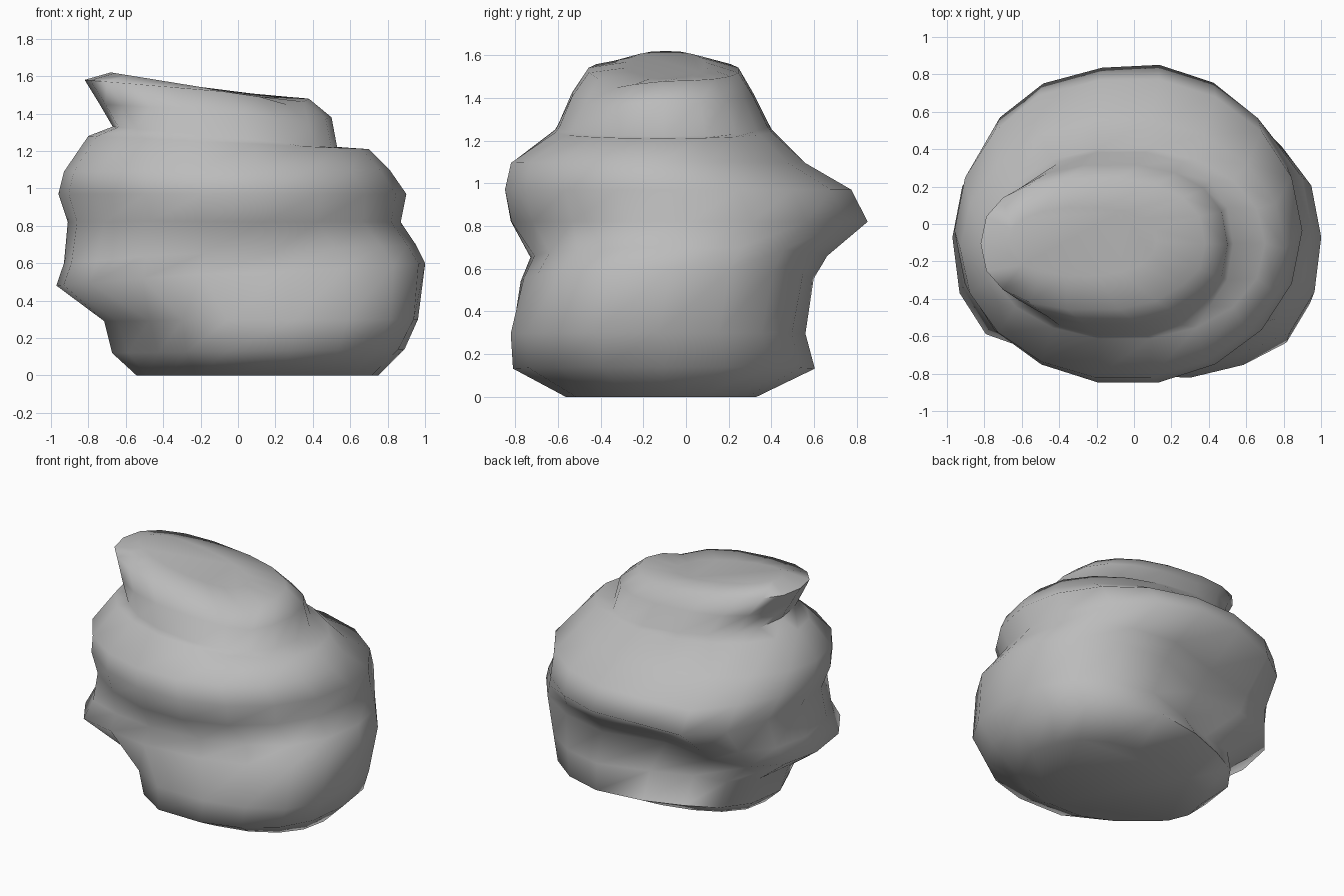
import bpy
import bmesh
from math import cos, sin, pi, exp, radians
from mathutils import Vector

cube = bpy.data.objects.get("Cube")
if cube:
    bpy.data.objects.remove(cube, do_unlink=True)

SIDES = 18

# Outline rings: squareness, height at left end, height at right end, x range, y range
RINGS = [
    (2.2, 0, 0, -.55, .75, -.57, .34),
    (2.3, .12, .14, -.68, .89, -.82, .62),
    (2.3, .29, .3, -.72, .96, -.83, .58),
    (2.3, .48, .6, -.97, 1, -.77, .63),
    (2.2, .6, .7, -.93, .95, -.72, .69),
    (2, .82, .82, -.91, .87, -.83, .87),
    (2, .97, .97, -.96, .9, -.86, .79),
    (2, 1.09, 1.1, -.93, .81, -.83, .57),
    (2.1, 1.28, 1.21, -.8, .7, -.62, .41),
    (2.3, 1.33, 1.22, -.67, .53, -.6, .39),
    (2.4, 1.45, 1.38, -.74, .5, -.54, .32),
    (2.4, 1.58, 1.48, -.82, .38, -.46, .25),
    (2.2, 1.62, 1.49, -.68, .12, -.28, .09),
]

# Local pushes: centre, reach, offset
DENTS = [
    ((-.75, -.55, .5), .28, (-.05, -.08, 0)),     # spur
    ((-.35, -.7, .58), .2, (0, -.05, .03)),       # spur shoulder
    ((-.55, -.6, .18), .32, (.1, .16, 0)),        # hollow under the spur
    ((-.25, .52, .45), .34, (.05, -.2, 0)),       # hollow under the back ledge
    ((-.5, .6, .8), .2, (-.05, .04, -.08)),       # back ledge corner
    ((.8, -.5, .45), .25, (.05, -.05, 0)),        # front right shoulder
    ((.3, -.4, 1.46), .16, (0, .03, -.05)),       # dip in the crown
]


def soft_power(value, squareness):
    """Superellipse coordinate that keeps its sign."""
    size = abs(value) ** (2 / squareness)
    return size if value > 0 else -size


def ring_point(ring, angle):
    squareness, z_left, z_right, x0, x1, y0, y1 = ring
    u = soft_power(cos(angle), squareness)
    v = soft_power(sin(angle), squareness)
    x = (x0 + x1) / 2 + u * (x1 - x0) / 2
    y = (y0 + y1) / 2 + v * (y1 - y0) / 2
    z = z_left + (z_right - z_left) * (u + 1) / 2
    return Vector((x, y, z))


def dented(point):
    moved = point.copy()
    for centre, reach, offset in DENTS:
        distance = (point - Vector(centre)).length
        moved += Vector(offset) * exp(-(distance / reach) ** 2)
    return moved


# Loft the boulder through its rings
bm = bmesh.new()
loops = []
for ring in RINGS:
    angles = [2 * pi * i / SIDES for i in range(SIDES)]
    loops.append([bm.verts.new(dented(ring_point(ring, a))) for a in angles])
for lower, upper in zip(loops, loops[1:]):
    for i in range(SIDES):
        j = (i + 1) % SIDES
        bm.faces.new((lower[i], lower[j], upper[j], upper[i]))
bm.faces.new(list(reversed(loops[0])))
bm.faces.new(loops[-1])
bmesh.ops.recalc_face_normals(bm, faces=bm.faces)

mesh = bpy.data.meshes.new("boulder")
bm.to_mesh(mesh)
bm.free()
boulder = bpy.data.objects.new("boulder", mesh)
bpy.context.collection.objects.link(boulder)

# Stone colour
stone = bpy.data.materials.new("grey_stone")
stone.use_nodes = True
colour = (.5, .5, .5, 1)
stone.diffuse_color = colour
stone.node_tree.nodes["Principled BSDF"].inputs["Base Color"].default_value = colour
mesh.materials.append(stone)

# Smooth shading
bpy.ops.object.select_all(action='DESELECT')
boulder.select_set(True)
bpy.context.view_layer.objects.active = boulder
bpy.ops.object.shade_smooth_by_angle(angle=radians(80))
